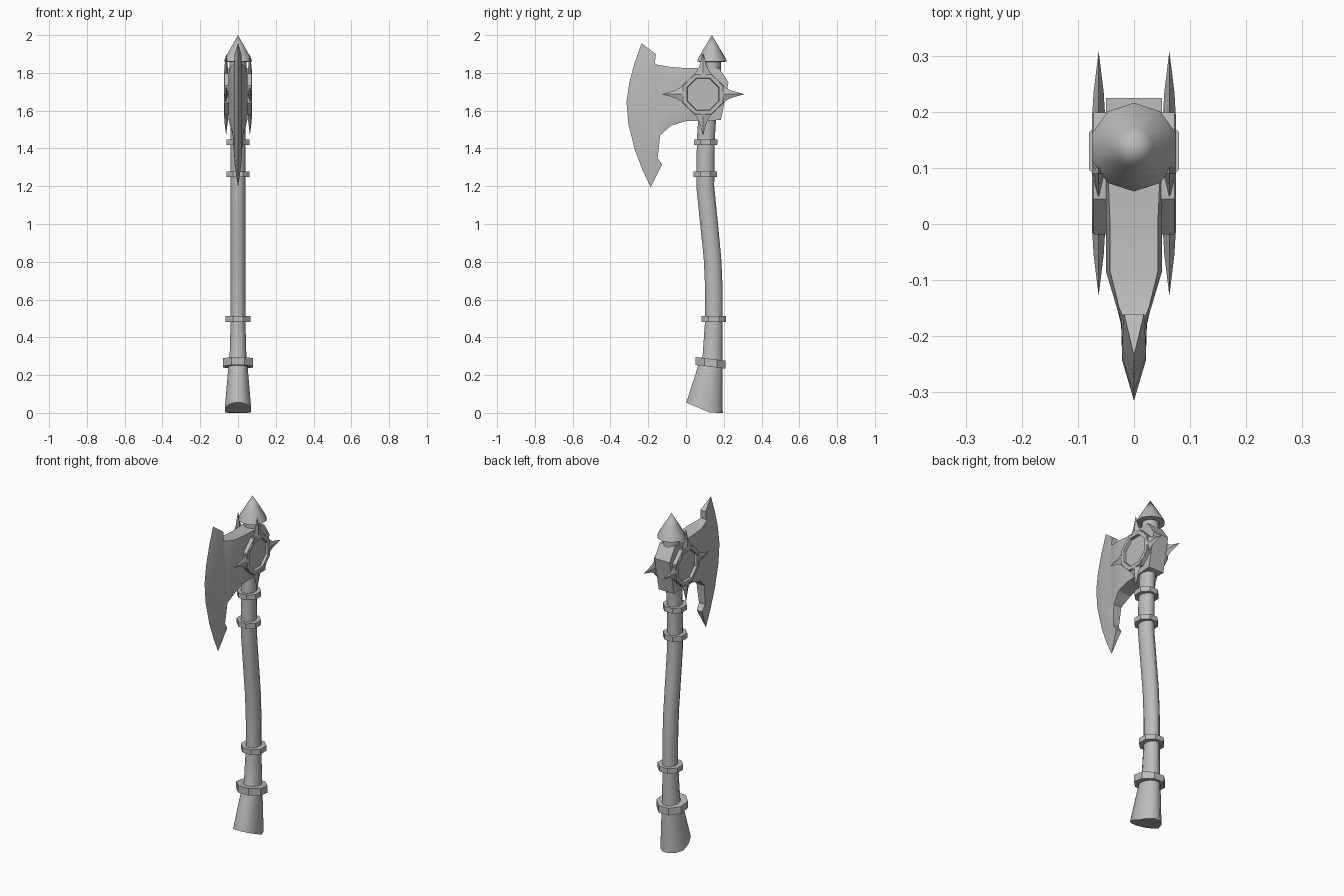
import bpy, bmesh, math
from mathutils import Vector

old = bpy.data.objects.get("Cube")
if old:
    bpy.data.objects.remove(old, do_unlink=True)

steel = bpy.data.materials.new("plain grey")
steel.use_nodes = True
grey = (0.5, 0.5, 0.5, 1)
steel.diffuse_color = grey
steel.node_tree.nodes["Principled BSDF"].inputs["Base Color"].default_value = grey


def loft(name, rings, angle=35, mirrored=False):
    """Skin a list of equal-length closed rings; collapsed rings become tips."""
    bm = bmesh.new()
    loops = [[bm.verts.new(p) for p in ring] for ring in rings]
    n = len(loops[0])
    for a, b in zip(loops, loops[1:]):
        for i in range(n):
            j = (i + 1) % n
            bm.faces.new((a[i], a[j], b[j], b[i]))
    for ring, loop in ((rings[0], loops[0]), (rings[-1], loops[-1])):
        if len({tuple(round(c, 4) for c in p) for p in ring}) == n:
            bm.faces.new(loop)
    bmesh.ops.remove_doubles(bm, verts=bm.verts, dist=0.0005)
    bmesh.ops.recalc_face_normals(bm, faces=bm.faces)
    mesh = bpy.data.meshes.new(name)
    bm.to_mesh(mesh)
    bm.free()
    mesh.materials.append(steel)
    obj = bpy.data.objects.new(name, mesh)
    bpy.context.collection.objects.link(obj)
    if mirrored:
        obj.modifiers.new("Mirror", 'MIRROR').use_mirror_merge = False
    bpy.ops.object.select_all(action='DESELECT')
    obj.select_set(True)
    bpy.context.view_layer.objects.active = obj
    bpy.ops.object.shade_smooth_by_angle(angle=math.radians(angle))
    return obj


def circle(n):
    """Unit circle points with flats facing the axes."""
    turns = [(i + 0.5) * math.tau / n for i in range(n)]
    return [(math.cos(t), math.sin(t)) for t in turns]


def level_ring(y, z, rx, ry, n=12, tilt=0):
    return [Vector((rx * c, y + ry * s, z - tilt * ry * s)) for c, s in circle(n)]


# Handle: curved grip flaring to a slanted pommel
stations = [(0.13, 0.255, 0.052, 0.066), (0.14, 0.3, 0.046, 0.054),
            (0.148, 0.5, 0.04, 0.048), (0.148, 0.65, 0.04, 0.048),
            (0.14, 0.82, 0.04, 0.048), (0.122, 1.0, 0.04, 0.049),
            (0.102, 1.2, 0.04, 0.049), (0.103, 1.3, 0.04, 0.049),
            (0.105, 1.45, 0.04, 0.049), (0.115, 1.6, 0.04, 0.049)]
pommel = level_ring(0.098, 0, 0.072, 0.1)
for p in pommel:
    p.z = max(0, 0.055 - 0.42 * p.y)
loft("handle", [pommel] + [level_ring(*s) for s in stations], 40)

# Collars around the handle: y, z, radius, half height, tilt
collars = {"pommel_collar": (0.13, 0.265, 0.087, 0.021, 0.12),
           "grip_collar": (0.147, 0.497, 0.071, 0.015, 0),
           "lower_neck_collar": (0.102, 1.263, 0.067, 0.015, 0),
           "upper_neck_collar": (0.104, 1.433, 0.067, 0.015, 0)}
for name, (y, z, r, h, tilt) in collars.items():
    loft(name, [level_ring(y, z + s * h, r, r, 8, tilt) for s in (-1, 1)], 30)

# Top spike: neck, overhanging cone and point
cone = [(0.048, 1.8), (0.048, 1.857), (0.079, 1.86), (0.071, 1.88), (0.036, 1.94), (0, 2)]
loft("top_spike", [level_ring(0.137, z, r, r, 10) for r, z in cone], 50)


# Axe head: vertical columns of (y, z) from the cutting edge to the poll
def at_fraction(points, f):
    """Point on a top-to-bottom polyline at a fraction of its height."""
    z = points[0][1] + (points[-1][1] - points[0][1]) * f
    for (y0, z0), (y1, z1) in zip(points, points[1:]):
        if z >= z1 - 1e-6:
            return y0 + (y1 - y0) * (z0 - z) / (z0 - z1), z
    return points[-1]


edge = [(-0.235, 1.957), (-0.28, 1.83), (-0.31, 1.71), (-0.315, 1.645),
        (-0.305, 1.53), (-0.27, 1.39), (-0.23, 1.285), (-0.187, 1.195)]
bevel = [(-0.16, 1.9), (-0.215, 1.83), (-0.24, 1.72), (-0.245, 1.645),
         (-0.235, 1.53), (-0.2, 1.42), (-0.127, 1.315)]
poll = [(0.175, 1.825), (0.225, 1.75), (0.185, 1.55)]
columns = [(edge, 0), (bevel, 0.021),
           ([(-0.165, 1.85), (-0.18, 1.65), (-0.15, 1.35)], 0.023),
           ([(-0.15, 1.843), (-0.137, 1.47)], 0.031),
           ([(-0.085, 1.832), (-0.08, 1.52)], 0.05),
           ([(0, 1.825), (0, 1.545)], 0.05),
           (poll, 0.05), (poll, 0)]
fractions = [0, 0.14, 0.273, 0.41, 0.56, 0.74, 0.88, 1]
rings = []
for points, half in columns:
    side = []
    for f in fractions:
        y, z = at_fraction(points, f)
        thin = 0.85 if f in (0, 1) and y < 0.1 else 1
        side.append((half * thin, y, z))
    rings.append(side + [(-x, y, z) for x, y, z in reversed(side)])
loft("axe_head", rings, 20)

# Round boss with a raised rim on each cheek
hub_y, hub_z = 0.09, 1.687
boss = [(0.118, 0.03), (0.118, 0.072), (0.114, 0.075), (0.093, 0.075), (0.09, 0.06), (0, 0.06)]
loft("cheek_boss", [[(x, hub_y + r * c, hub_z + r * s) for c, s in circle(8)]
                    for r, x in boss], 30, True)

# Four concave spikes around each boss: distance, half width, half depth
spike = [(0.095, 0.05, 0.012), (0.145, 0.021, 0.009), (0.218, 0, 0)]
for name, (dy, dz) in {"front": (-1, 0), "back": (1, 0), "upper": (0, 1), "lower": (0, -1)}.items():
    rings = []
    for d, w, t in spike:
        corners = ((w, 0), (0, t), (-w, 0), (0, -t))
        rings.append([(0.063 + b, hub_y + d * dy - a * dz, hub_z + d * dz + a * dy)
                      for a, b in corners])
    loft(name + "_boss_spike", rings, 20, True)
